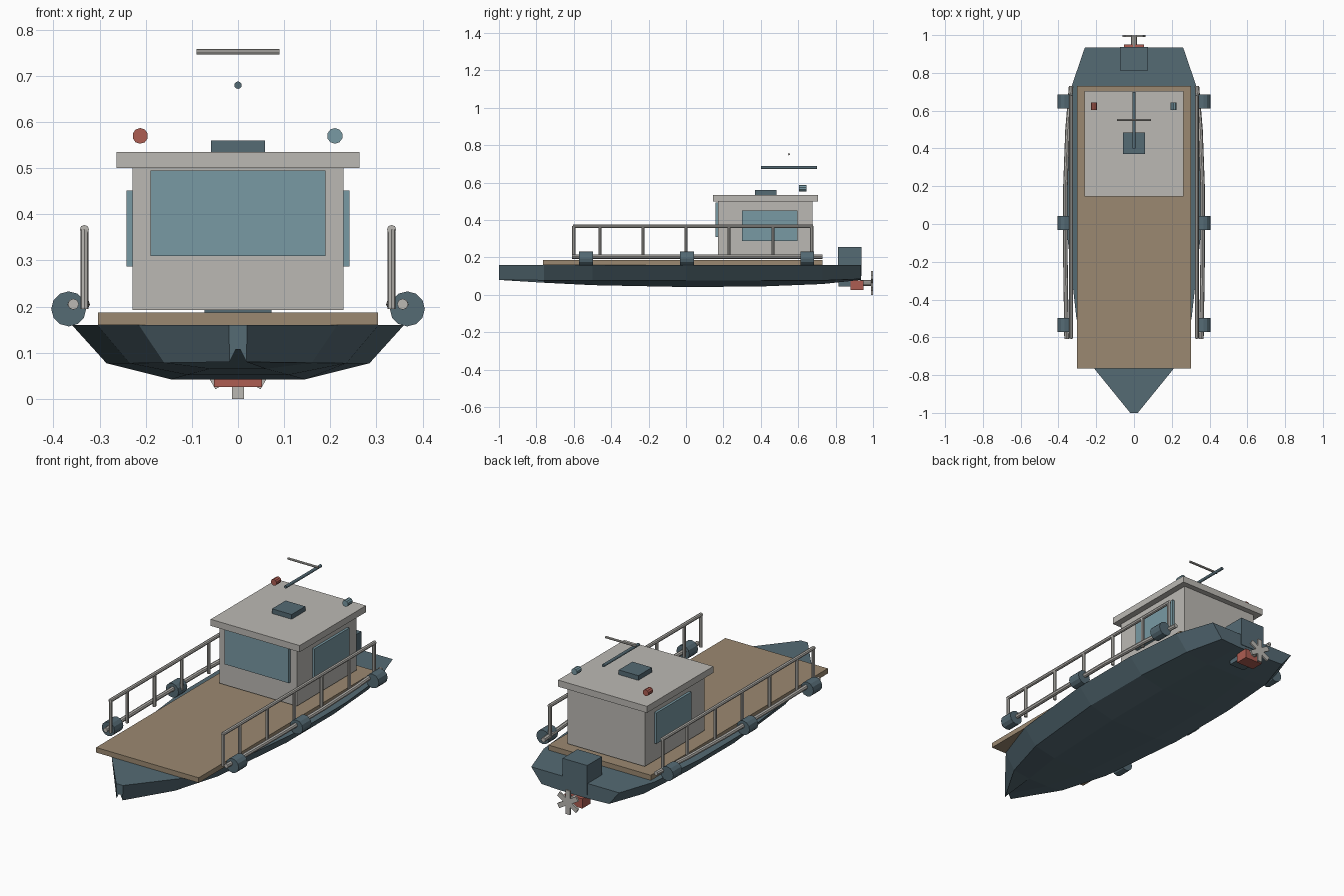
import bpy, bmesh, math
from mathutils import Vector

if "Cube" in bpy.data.objects:
    bpy.data.objects.remove(bpy.data.objects["Cube"], do_unlink=True)


def material(name, rgb):
    m = bpy.data.materials.new(name)
    m.use_nodes = True
    m.diffuse_color = (*rgb, 1)
    m.node_tree.nodes["Principled BSDF"].inputs["Base Color"].default_value = (*rgb, 1)
    return m


SLATE = material("slate_blue", (0.09, 0.145, 0.175))
WOOD = material("deck_tan", (0.33, 0.25, 0.165))
GREY = material("warm_grey", (0.5, 0.485, 0.455))
GLASS = material("window_blue", (0.19, 0.32, 0.37))
RED = material("signal_red", (0.42, 0.11, 0.085))


def finish(name, bm, mat):
    bmesh.ops.recalc_face_normals(bm, faces=bm.faces[:])
    mesh = bpy.data.meshes.new(name)
    bm.to_mesh(mesh)
    bm.free()
    mesh.materials.append(mat)
    ob = bpy.data.objects.new(name, mesh)
    bpy.context.scene.collection.objects.link(ob)
    return ob


def box(name, mat, xs, ys, zs):
    bm = bmesh.new()
    bmesh.ops.create_cube(bm, size=1)
    for v in bm.verts:
        for i, (lo, hi) in enumerate((xs, ys, zs)):
            v.co[i] = hi if v.co[i] > 0 else lo
    return finish(name, bm, mat)


def add_rod(bm, a, b, r, sides=12):
    a, b = Vector(a), Vector(b)
    rod = bmesh.ops.create_cone(bm, cap_ends=True, segments=sides, radius1=r,
                                radius2=r, depth=(b - a).length)
    turn = Vector((0, 0, 1)).rotation_difference(b - a).to_matrix()
    for v in rod["verts"]:
        v.co = turn @ v.co + (a + b) / 2


def rod(name, mat, a, b, r, sides=12):
    bm = bmesh.new()
    add_rod(bm, a, b, r, sides)
    return finish(name, bm, mat)


# Hull: stations of (y, gunwale, chine and keel half widths, chine z, keel z)
stations = [
    (-1.0, 0.02, 0.018, 0.005, 0.08, 0.107),
    (-0.76, 0.215, 0.16, 0.06, 0.078, 0.065),
    (-0.5, 0.305, 0.235, 0.11, 0.077, 0.052),
    (0.0, 0.36, 0.285, 0.145, 0.077, 0.042),
    (0.4, 0.36, 0.285, 0.145, 0.077, 0.045),
    (0.73, 0.33, 0.26, 0.12, 0.077, 0.058),
    (0.935, 0.26, 0.2, 0.09, 0.085, 0.08),
]
bm = bmesh.new()
rings = []
for y, top, chine, keel, zc, zk in stations:
    half = [(top, 0.16), (chine, zc), (keel, zk)]
    section = half + [(-x, z) for x, z in reversed(half)]
    rings.append([bm.verts.new((x, y, z)) for x, z in section])
for a, b in zip(rings, rings[1:]):
    for i in range(len(a)):
        j = (i + 1) % len(a)
        bm.faces.new((a[i], a[j], b[j], b[i]))
bm.faces.new(rings[0])
bm.faces.new(rings[-1])
finish("hull", bm, SLATE)

# Deck and cabin
box("deck", WOOD, (-0.303, 0.303), (-0.765, 0.73), (0.16, 0.187))
box("cabin", GREY, (-0.229, 0.229), (0.17, 0.675), (0.193, 0.5))
box("roof", GREY, (-0.263, 0.263), (0.145, 0.705), (0.5, 0.535))
box("front_window", GLASS, (-0.19, 0.19), (0.157, 0.172), (0.31, 0.495))
box("roof_hatch", SLATE, (-0.058, 0.058), (0.37, 0.485), (0.535, 0.56))

# Roof lights and mast
for name, x, mat in (("right_light", -0.212, RED), ("left_light", 0.21, GLASS)):
    rod(name, mat, (x, 0.604, 0.57), (x, 0.644, 0.57), 0.017, 10)
rod("mast", SLATE, (0, 0.4, 0.68), (0, 0.7, 0.68), 0.008)
rod("antenna", GREY, (-0.09, 0.55, 0.752), (0.09, 0.55, 0.752), 0.006, 8)

# Side windows, railings, rub rails and fenders
for side, s in (("left", 1), ("right", -1)):
    box(side + "_window", GLASS, sorted((s * 0.228, s * 0.242)), (0.3, 0.595), (0.287, 0.452))

    bm = bmesh.new()
    x = s * 0.333
    add_rod(bm, (x, -0.605, 0.367), (x, 0.68, 0.367), 0.01, 8)
    for y in (-0.6, -0.46, -0.23, 0, 0.23, 0.465, 0.673):
        add_rod(bm, (x, y, 0.195), (x, y, 0.367), 0.009, 8)
    finish(side + "_railing", bm, GREY)

    bm = bmesh.new()
    path = [(0.357, -0.61), (0.363, -0.2), (0.363, 0.2), (0.352, 0.5), (0.333, 0.73)]
    for (xa, ya), (xb, yb) in zip(path, path[1:]):
        add_rod(bm, (s * xa, ya, 0.205), (s * xb, yb, 0.205), 0.012, 8)
    finish(side + "_rub_rail", bm, GREY)

    for place, y in (("front", -0.535), ("middle", 0.005), ("back", 0.648)):
        rod(side + "_" + place + "_fender", SLATE, (s * 0.367, y - 0.037, 0.195),
            (s * 0.367, y + 0.037, 0.195), 0.038)

# Outboard motor, rudder block and propeller
box("motor", SLATE, (-0.073, 0.073), (0.812, 0.938), (0.1, 0.257))
box("motor_leg", SLATE, (-0.045, 0.045), (0.815, 0.9), (0.045, 0.11))
box("gear_case", RED, (-0.052, 0.052), (0.88, 0.95), (0.026, 0.078))
rod("propeller_shaft", GREY, (0, 0.93, 0.064), (0, 0.995, 0.064), 0.016, 10)
bm = bmesh.new()
for k in range(3):
    blade = bmesh.ops.create_cube(bm, size=1)["verts"]
    c, t = math.cos(k * math.pi / 3), math.sin(k * math.pi / 3)
    for v in blade:
        x, z = v.co.x * 0.026, v.co.z * 0.128
        v.co = (x * c + z * t, 0.995 + v.co.y * 0.01, 0.064 - x * t + z * c)
finish("propeller", bm, GREY)
